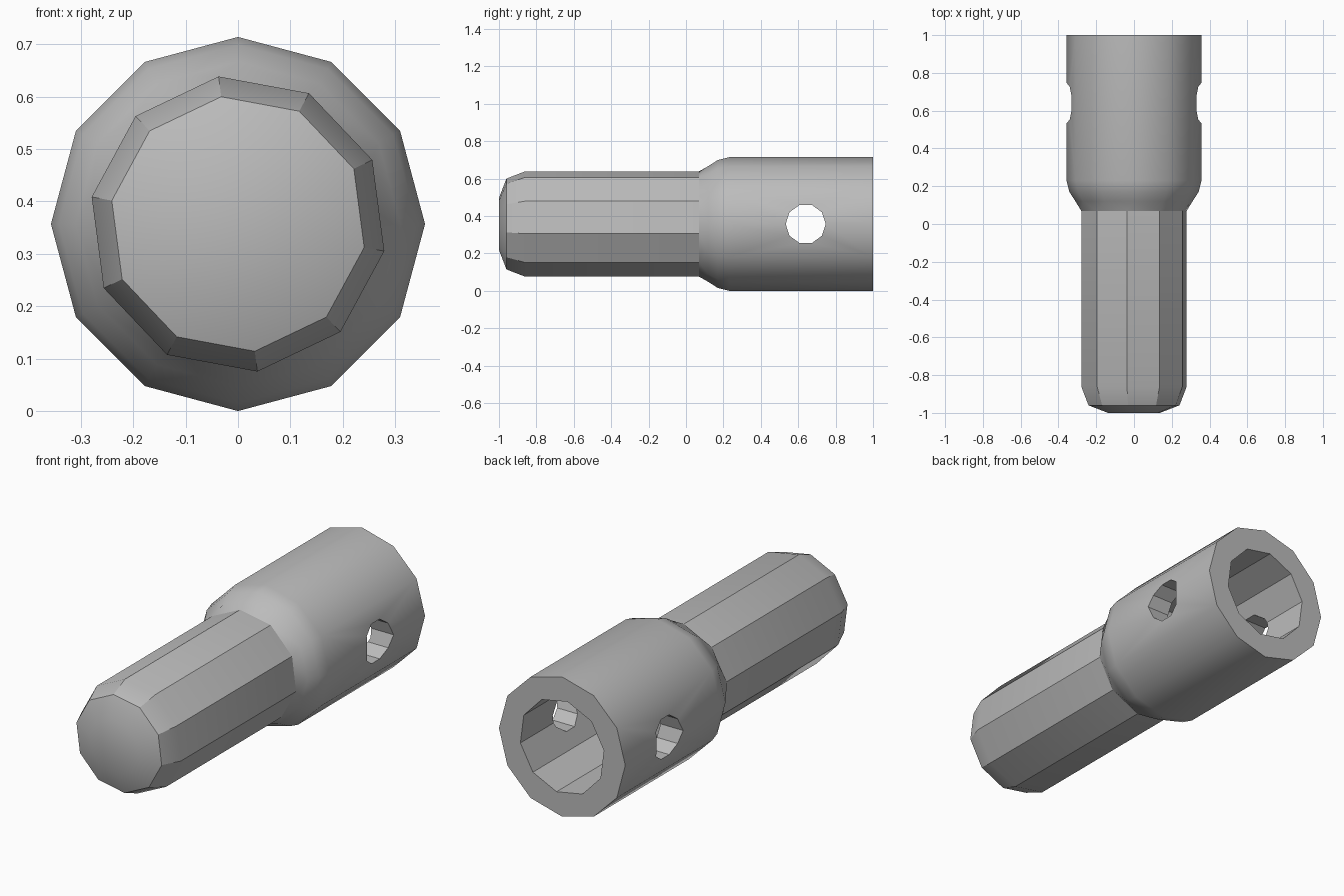
import bpy, bmesh
from math import sin, cos, pi, radians

cube = bpy.data.objects.get("Cube")
if cube:
    bpy.data.objects.remove(cube, do_unlink=True)

MID = 0.357            # height of the long axis
SHAFT_TURN = radians(97.5)

steel = bpy.data.materials.new("plain_grey")
steel.use_nodes = True
GREY = (0.5, 0.5, 0.5, 1)
steel.diffuse_color = GREY
steel.node_tree.nodes["Principled BSDF"].inputs["Base Color"].default_value = GREY


def turned(name, rings, axis="Y"):
    """Skin a closed solid over rings of (position, radius, sides, turn)."""
    bm = bmesh.new()
    loops = []
    for pos, r, n, turn in rings:
        verts = []
        for i in range(n):
            a = turn + 2 * pi * i / n
            u, z = r * cos(a), MID + r * sin(a)
            verts.append(bm.verts.new((u, pos, z) if axis == "Y" else (pos, 0.64 + u, z)))
        loops.append([bm.edges.new((verts[i], verts[(i + 1) % n])) for i in range(n)])
        if len(loops) in (1, len(rings)):
            bm.faces.new(verts)
    for a, b in zip(loops, loops[1:]):
        bmesh.ops.bridge_loops(bm, edges=a + b)
    bmesh.ops.recalc_face_normals(bm, faces=bm.faces[:])
    mesh = bpy.data.meshes.new(name)
    bm.to_mesh(mesh)
    bm.free()
    mesh.materials.append(steel)
    obj = bpy.data.objects.new(name, mesh)
    bpy.context.collection.objects.link(obj)
    return obj


# Ten-sided shaft with a chamfered tip, flaring into a twelve-sided socket
shaft = [(y, r, 10, SHAFT_TURN) for y, r in
         ((-1, 0.14), (-0.96, 0.245), (-0.86, 0.284), (0.07, 0.284))]
socket = [(y, r, 12, pi / 2) for y, r in
          ((0.12, 0.31), (0.17, 0.342), (0.23, 0.357), (1, 0.357))]
body = turned("shaft_and_socket", shaft + socket)

# Blind bore in the back end and a pin hole through both sides
bore = turned("bore_cutter", [(y, 0.24, 10, SHAFT_TURN) for y in (0.25, 1.2)])
pin = turned("pin_hole_cutter", [(x, 0.107, 10, 0) for x in (-0.6, 0.6)], "X")

bpy.context.view_layer.objects.active = body
for cutter in (bore, pin):
    cutter.hide_render = True
    mod = body.modifiers.new(cutter.name, "BOOLEAN")
    mod.operation = "DIFFERENCE"
    mod.solver = "EXACT"
    mod.object = cutter
    bpy.ops.object.modifier_apply(modifier=mod.name)
    bpy.data.objects.remove(cutter, do_unlink=True)

# Soft socket wall, crisp shaft edges
bpy.ops.object.select_all(action="DESELECT")
body.select_set(True)
bpy.ops.object.shade_smooth_by_angle(angle=radians(32))
